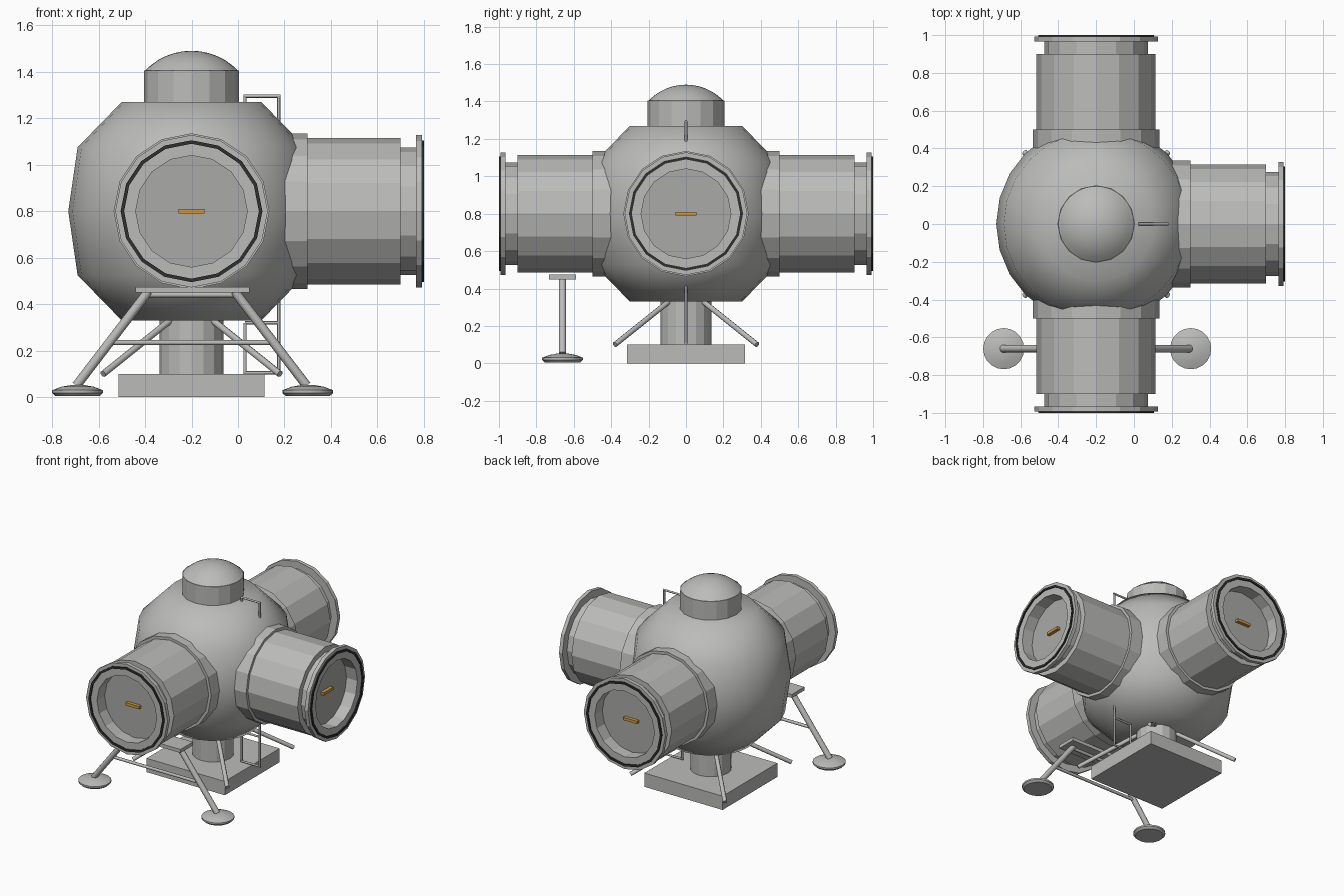
import bpy, bmesh, math
from mathutils import Vector, Matrix

if "Cube" in bpy.data.objects:
    bpy.data.objects.remove(bpy.data.objects["Cube"])

CX, CZ = -0.2, 0.8          # hub centre
LEG_Y = -0.66               # plane of the landing legs


def material(name, rgb):
    m = bpy.data.materials.new(name)
    m.use_nodes = True
    m.diffuse_color = (*rgb, 1)
    m.node_tree.nodes["Principled BSDF"].inputs["Base Color"].default_value = (*rgb, 1)
    return m


GREY = material("light grey", (0.5, 0.5, 0.49))
PANEL = material("hatch grey", (0.4, 0.4, 0.39))
DARK = material("seal black", (0.03, 0.03, 0.03))
GOLD = material("handle gold", (0.62, 0.32, 0.05))


def finish(bm, name, mat, matrix=Matrix(), smooth=None):
    bmesh.ops.recalc_face_normals(bm, faces=bm.faces)
    bm.transform(matrix)
    mesh = bpy.data.meshes.new(name)
    bm.to_mesh(mesh)
    bm.free()
    obj = bpy.data.objects.new(name, mesh)
    bpy.context.collection.objects.link(obj)
    mesh.materials.append(mat)
    if smooth:
        bpy.ops.object.select_all(action='DESELECT')
        obj.select_set(True)
        bpy.context.view_layer.objects.active = obj
        bpy.ops.object.shade_smooth_by_angle(angle=math.radians(smooth))
    return obj


def lathe(name, profile, mat, matrix=Matrix(), sides=16, smooth=None, closed=False):
    """Spin (radius, height) points about z."""
    bm = bmesh.new()
    verts = [bm.verts.new((r, 0, h)) for r, h in profile]
    pairs = list(zip(verts, verts[1:]))
    if closed:
        pairs.append((verts[-1], verts[0]))
    edges = [bm.edges.new(p) for p in pairs]
    bmesh.ops.spin(bm, geom=verts + edges, cent=(0, 0, 0), axis=(0, 0, 1),
                   angle=math.tau, steps=sides, use_merge=True)
    bmesh.ops.remove_doubles(bm, verts=bm.verts, dist=1e-5)
    return finish(bm, name, mat, matrix, smooth)


def box(name, size, centre, mat, matrix=Matrix()):
    bm = bmesh.new()
    bmesh.ops.create_cube(bm, size=1)
    return finish(bm, name, mat, matrix @ Matrix.Translation(centre) @ Matrix.Diagonal((*size, 1)))


def rod(name, a, b, radius, sides=8):
    a, b = Vector(a), Vector(b)
    d = b - a
    bm = bmesh.new()
    bmesh.ops.create_cone(bm, cap_ends=True, segments=sides, radius1=radius,
                          radius2=radius, depth=d.length)
    turn = d.to_track_quat('Z', 'Y').to_matrix().to_4x4()
    return finish(bm, name, GREY, Matrix.Translation((a + b) / 2) @ turn, 50)


at_hub = Matrix.Translation((CX, 0, CZ))
at_ground = Matrix.Translation((CX, 0, 0))

# Rounded hub with flat top and bottom
lathe("hub", [(0, -0.47), (0.3, -0.47), (0.49, -0.275), (0.53, 0),
              (0.49, 0.275), (0.3, 0.47), (0, 0.47)], GREY, at_hub, 24, 60)

# Top turret with domed cap
lathe("turret", [(0.205, 0.44), (0.205, 0.605), (0, 0.605)], GREY, at_hub)
dome = [(0.2 * math.cos(t), 0.605 + 0.085 * math.sin(t))
        for t in (math.radians(15 * i) for i in range(7))]
cap = 0.278                 # sphere radius giving the cap height
dome = [(cap * math.sin(a), 0.69 - cap + cap * math.cos(a))
        for a in (math.radians(46 * (1 - i / 6)) for i in range(7))]
lathe("turret_dome", dome, GREY, at_hub, 32, 40)

# Three identical docking ports, built facing up and turned outwards
PORT = [(0.335, 0.38), (0.335, 0.5), (0.315, 0.5), (0.315, 0.9), (0.275, 0.9),
        (0.275, 0.965), (0.328, 0.965), (0.328, 0.992), (0.24, 0.992), (0.24, 0.9)]
SEAL = [(0.29, 0.98), (0.305, 0.98), (0.305, 1.0), (0.29, 1.0)]
for side, heading in (("front", -90), ("left", 0), ("back", 90)):
    m = (at_hub @ Matrix.Rotation(math.radians(heading), 4, 'Z')
         @ Matrix.Rotation(math.radians(90), 4, 'Y'))
    lathe(side + "_port", PORT, GREY, m)
    lathe(side + "_port_seal", SEAL, DARK, m, closed=True)
    lathe(side + "_hatch", [(0.24, 0.905), (0, 0.905)], PANEL, m)
    box(side + "_hatch_handle", (0.02, 0.11, 0.025), (0, 0, 0.917), GOLD, m)

# Pedestal and base plate
lathe("pedestal", [(0.137, 0.09), (0.137, 0.36)], GREY, at_ground)
box("base_plate", (0.63, 0.63, 0.1), (CX, 0, 0.05), GREY)

# Diagonal struts under the hub
for sx in (-1, 1):
    for sy in (-1, 1):
        rod("diagonal_strut", (CX + sx * 0.08, sy * 0.08, 0.34),
            (CX + sx * 0.38, sy * 0.38, 0.1), 0.015)

# Grab rails above and below the hub
IN_X, OUT_X = 0.03, 0.175
for name, edge, inner, outer in (("upper_rail", 1.295, 1.25, 1.17), ("lower_rail", 0.105, 0.32, 0.42)):
    rod(name + "_inner", (IN_X, 0, edge), (IN_X, 0, inner), 0.007)
    rod(name + "_outer", (OUT_X, 0, edge), (OUT_X, 0, outer), 0.007)
    rod(name + "_bar", (IN_X - 0.007, 0, edge), (OUT_X + 0.007, 0, edge), 0.007)
rod("lower_rail_rung", (IN_X, 0, 0.32), (OUT_X, 0, 0.32), 0.007)

# Landing legs beneath the front port
box("leg_cradle", (0.49, 0.145, 0.025), (CX + 0.005, LEG_Y, 0.462), GREY)
PAD = [(0, 0.005), (0.095, 0.005), (0.109, 0.018), (0.109, 0.03),
       (0.07, 0.045), (0.03, 0.052), (0, 0.053)]
for sx in (-1, 1):
    rod("landing_leg", (CX + sx * 0.185, LEG_Y, 0.455), (CX + sx * 0.495, LEG_Y, 0.05), 0.02, 10)
    pad_at = Matrix.Translation((CX + 0.005 + sx * 0.495, LEG_Y, 0))
    lathe("foot_pad", PAD, GREY, pad_at, 20, 40)
for z, half in ((0.235, 0.34), (0.44, 0.19)):
    rod("leg_crossbar", (CX - half, LEG_Y, z), (CX + half, LEG_Y, z), 0.011)
